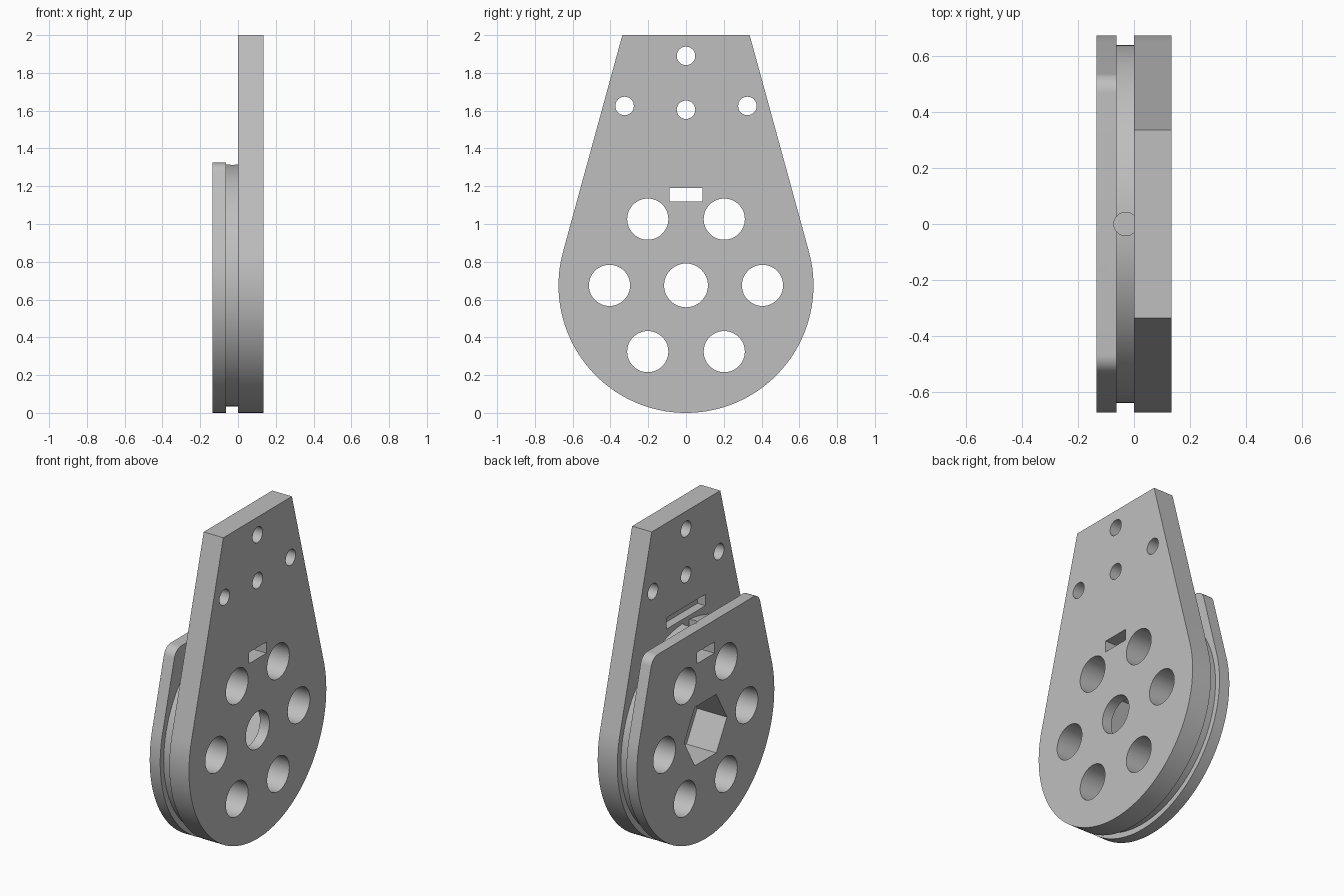
import bpy
import bmesh
from math import cos, sin, pi, atan2, acos, hypot
from mathutils import Vector

cube = bpy.data.objects.get("Cube")
if cube:
    bpy.data.objects.remove(cube, do_unlink=True)

grey = bpy.data.materials.new("light grey")
grey.use_nodes = True
colour = (0.52, 0.52, 0.52, 1)
grey.diffuse_color = colour
grey.node_tree.nodes["Principled BSDF"].inputs["Base Color"].default_value = colour

R = 0.675            # radius of the round lower end, also its centre height
TOP_HALF = 0.337     # half width of the cut-off top
BACK, DISC, SEAM, FRONT = -0.135, -0.063, 0.0, 0.135


def arc(y, z, r, a0=0, a1=2 * pi, n=64, closed=True):
    """Points on an arc in the YZ plane."""
    steps = n if closed else n + 1
    return [(y + r * cos(a0 + (a1 - a0) * i / n),
             z + r * sin(a0 + (a1 - a0) * i / n)) for i in range(steps)]


def rect(half, z0, z1):
    return [(-half, z0), (half, z0), (half, z1), (-half, z1)]


def prism(name, x0, x1, *outlines):
    """Extrude YZ outlines along X into one object."""
    bm = bmesh.new()
    for pts in outlines:
        face = bm.faces.new([bm.verts.new((x0, y, z)) for y, z in pts])
        out = bmesh.ops.extrude_face_region(bm, geom=[face])
        moved = [v for v in out["geom"] if isinstance(v, bmesh.types.BMVert)]
        bmesh.ops.translate(bm, verts=moved, vec=(x1 - x0, 0, 0))
    bmesh.ops.recalc_face_normals(bm, faces=bm.faces)
    mesh = bpy.data.meshes.new(name)
    bm.to_mesh(mesh)
    bm.free()
    mesh.materials.append(grey)
    obj = bpy.data.objects.new(name, mesh)
    bpy.context.collection.objects.link(obj)
    return obj


def activate(obj):
    bpy.ops.object.select_all(action='DESELECT')
    obj.select_set(True)
    bpy.context.view_layer.objects.active = obj


def cut(obj, *cutters):
    activate(obj)
    for cutter in cutters:
        mod = obj.modifiers.new("cut", 'BOOLEAN')
        mod.operation = 'DIFFERENCE'
        mod.solver = 'EXACT'
        mod.object = cutter
        bpy.ops.object.modifier_apply(modifier=mod.name)


# Teardrop: straight sides run tangent from the round end
tangent = atan2(2 - R, TOP_HALF) - acos(R / hypot(TOP_HALF, 2 - R))
round_end = arc(0, R, R, pi - tangent, 2 * pi + tangent, 96, False)
tall_plate = prism("tall_plate", SEAM, FRONT,
                   round_end + [(TOP_HALF, 2), (-TOP_HALF, 2)])

# Short plate: same sides, cut lower, with rounded top corners
SHORT, CORNER = 1.325, 0.07
side_y = (R - CORNER - (SHORT - CORNER - R) * sin(tangent)) / cos(tangent)
corner_z = SHORT - CORNER
short_plate = prism("short_plate", BACK, DISC,
                    round_end
                    + arc(side_y, corner_z, CORNER, tangent, pi / 2, 10, False)
                    + arc(-side_y, corner_z, CORNER, pi / 2, pi - tangent, 10, False))

# Smaller disc sandwiched between the plates
spacer_disc = prism("spacer_disc", DISC, SEAM, arc(0, R, 0.64, n=96))

# Cutters
ring = [arc(0.405 * cos(k * pi / 3), R + 0.405 * sin(k * pi / 3), 0.109, n=48)
        for k in range(6)]
through = prism("through_cutter", -0.3, 0.3, *ring, rect(0.087, 1.12, 1.19))
bolts = prism("bolt_cutter", -0.3, 0.3,
              *[arc(y, z, 0.049, n=32) for y, z in
                ((0, 1.89), (0, 1.605), (-0.325, 1.625), (0.325, 1.625))])
bore = prism("bore_cutter", -0.02, 0.3, arc(0, R, 0.116, n=48))
hexagon = prism("hex_cutter", -0.3, 0.07, arc(0, R, 0.21, n=6))
recess = prism("recess_cutter", -0.05, 0.055, rect(0.19, 1.34, 1.41))

bpy.ops.mesh.primitive_cylinder_add(vertices=32, radius=0.042, depth=0.25,
                                    location=(-0.03, 0, 1.28))
pin_hole = bpy.context.object
pin_hole.name = "pin_hole_cutter"

cut(tall_plate, through, bolts, bore, hexagon, recess)
cut(short_plate, through, hexagon, pin_hole)
cut(spacer_disc, through, hexagon, pin_hole)

for helper in (through, bolts, bore, hexagon, recess, pin_hole):
    bpy.data.objects.remove(helper, do_unlink=True)

for part in (tall_plate, short_plate, spacer_disc):
    activate(part)
    bpy.ops.object.shade_smooth_by_angle(angle=pi / 6)
